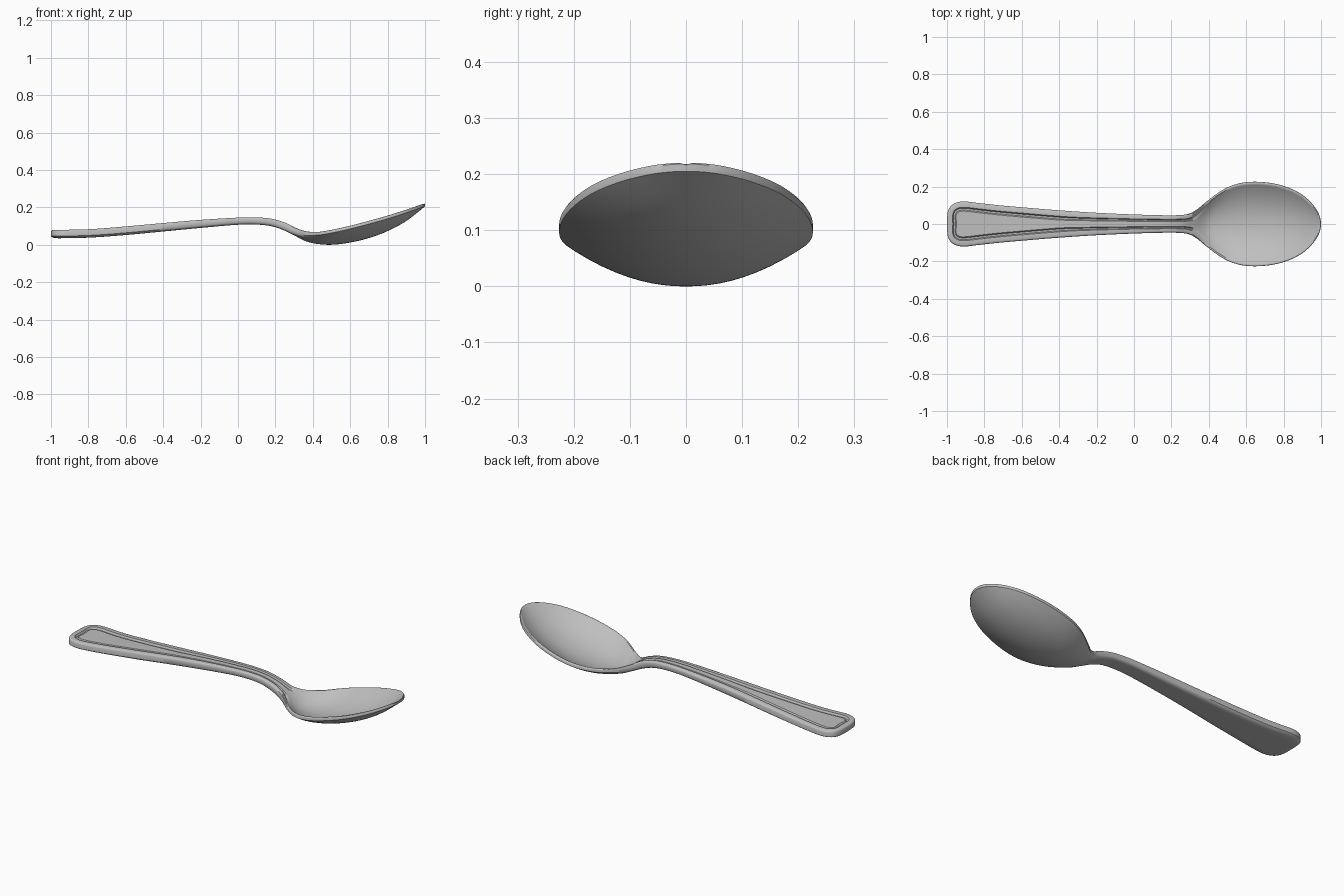
import bpy, bmesh, math
from mathutils import Vector

cube = bpy.data.objects.get("Cube")
if cube:
    bpy.data.objects.remove(cube, do_unlink=True)

# Half outline (x, half width) from handle end to bowl tip
OUTLINE = [(-1, 0), (-.999, .035), (-.994, .07), (-.978, .098), (-.945, .116), (-.9, .12),
           (-.83, .112), (-.72, .1), (-.56, .086), (-.4, .073), (-.2, .06), (0, .051),
           (.14, .047), (.23, .047), (.29, .054), (.335, .077), (.38, .114), (.44, .16),
           (.5, .196), (.57, .219), (.65, .226), (.74, .218), (.82, .197), (.89, .163),
           (.945, .117), (.98, .07), (.995, .034), (1, 0)]
# Side profile (x, top edge z, underside z)
SIDE = [(-1, .079, .034), (-.8, .083, .038), (-.6, .098, .052), (-.4, .116, .071),
        (-.2, .133, .09), (0, .145, .107), (.1, .146, .108), (.18, .139, .099),
        (.25, .119, .075), (.31, .09, .045), (.36, .073, .02), (.42, .068, .005),
        (.5, .08, 0), (.6, .102, .012), (.7, .128, .036), (.8, .156, .073),
        (.9, .188, .127), (1, .222, .205)]
SPINE_START, SPINE_END = -.9, .72


def smooth_step(a, b, x):
    t = min(1, max(0, (x - a) / (b - a)))
    return t * t * (3 - 2 * t)


def mix(a, b, t):
    return a + (b - a) * t


def side(x, k):
    """Smooth interpolation of one column of the side profile."""
    n = len(SIDE)
    i = max(j for j in range(n - 1) if SIDE[j][0] <= x or j == 0)

    def slope(j):
        a, b = SIDE[max(0, j - 1)], SIDE[min(n - 1, j + 1)]
        return (b[k] - a[k]) / (b[0] - a[0])
    a, b = SIDE[i], SIDE[i + 1]
    h = b[0] - a[0]
    t = min(1, max(0, (x - a[0]) / h))
    return ((2*t**3 - 3*t*t + 1) * a[k] + (t**3 - 2*t*t + t) * h * slope(i)
            + (3*t*t - 2*t**3) * b[k] + (t**3 - t*t) * h * slope(i + 1))


def sample_outline(steps=6):
    """Spline through the half outline, mirrored at both ends."""
    p = [Vector(q) for q in OUTLINE]
    p = [Vector((p[1].x, -p[1].y))] + p + [Vector((p[-2].x, -p[-2].y))]
    out = []
    for i in range(1, len(p) - 2):
        a, b, c, d = p[i - 1:i + 3]
        for s in range(steps):
            t = s / steps
            out.append(.5 * (2*b + (c - a)*t + (2*a - 5*b + 4*c - d)*t*t
                             + (3*b - a - 3*c + d)*t**3))
    return out + [p[-2]]


half = sample_outline()
loop = half + [Vector((q.x, -q.y)) for q in half[-2:0:-1]]


def width(x):
    for a, b in zip(half, half[1:]):
        if a.x <= x <= b.x and b.x > a.x:
            return mix(a.y, b.y, (x - a.x) / (b.x - a.x))
    return 0


def bowl_blend(x):
    return smooth_step(.27, .41, x)


def top_z(x, y, drop):
    """Handle face with its rim and groove, blending into the dished bowl."""
    b, rim = bowl_blend(x), side(x, 1)
    v = min(1, abs(y) / max(.001, width(x) - .012))
    floor = min(rim, side(x, 2) + .015)
    return rim - mix(drop, (rim - floor) * (1 - v ** 2.1), b)


def under_z(x, y, u):
    """Flat handle back with round edges, blending into the domed bowl."""
    b, low = bowl_blend(x), side(x, 2)
    v = min(1, abs(y) / max(.001, width(x)))
    edge = max(low, side(x, 1) - .017)
    return mix(low + .012 * u ** 9, edge - (edge - low) * (1 - v ** 2.1), b)


TOP_RINGS, UNDER_RINGS = 7, 3
INNER = 9


def column(p):
    """Points from the top centre, over the edge, to the underside centre."""
    s = Vector((min(SPINE_END, max(SPINE_START, p.x)), 0))
    reach, b = (p - s).length, bowl_blend(p.x)
    g1, g2 = min(.031, .46 * reach), min(.052, .72 * reach)
    soft = (g2 - g1) * .28
    # Offset from the edge and drop below the rim
    handle = [(0, .009), (.003, .003), (.009, 0), (g1, .001),
              (g1 + soft, .012), (g2 - soft, .012), (g2, .005)]
    bowl = [0, .002, .005, .012, .018, .026, .036]
    top = []
    for (d, drop), e in zip(handle, bowl):
        t = min(.9, mix(d, min(e, reach * .6), b) / reach)
        q = p.lerp(s, t)
        edge_drop = [.004, .001][d > 0] if d < .005 else 0
        top.append((q.x, q.y, top_z(q.x, q.y, drop) - b * edge_drop))
    for k in range(1, INNER + 1):
        q = p.lerp(s, mix(t, 1, k / INNER))
        top.append((q.x, q.y, top_z(q.x, q.y, .005)))
    under = []
    for d in (0, .004, .011):
        t = d / reach
        q = p.lerp(s, t)
        under.append((q.x, q.y, under_z(q.x, q.y, 1 - t)))
    for k in range(1, INNER + 1):
        w = mix(t, 1, k / INNER)
        q = p.lerp(s, w)
        under.append((q.x, q.y, under_z(q.x, q.y, 1 - w)))
    return top[::-1] + under


# Spoon body: columns joined around the outline, welded along the spine
bm = bmesh.new()
cols = [[bm.verts.new(c) for c in column(p)] for p in loop]
for a, b in zip(cols, cols[1:] + cols[:1]):
    for i in range(len(a) - 1):
        bm.faces.new((a[i], a[i + 1], b[i + 1], b[i]))
bmesh.ops.remove_doubles(bm, verts=bm.verts, dist=2e-5)
bmesh.ops.recalc_face_normals(bm, faces=bm.faces)
mesh = bpy.data.meshes.new("spoon")
bm.to_mesh(mesh)
bm.free()

# Plain metal grey
metal = bpy.data.materials.new("metal_grey")
metal.use_nodes = True
colour = (.52, .52, .52, 1)
metal.diffuse_color = colour
metal.node_tree.nodes["Principled BSDF"].inputs["Base Color"].default_value = colour
mesh.materials.append(metal)

spoon = bpy.data.objects.new("spoon", mesh)
bpy.context.collection.objects.link(spoon)
bpy.context.view_layer.objects.active = spoon
spoon.select_set(True)
bpy.ops.object.shade_smooth_by_angle(angle=math.radians(40))
